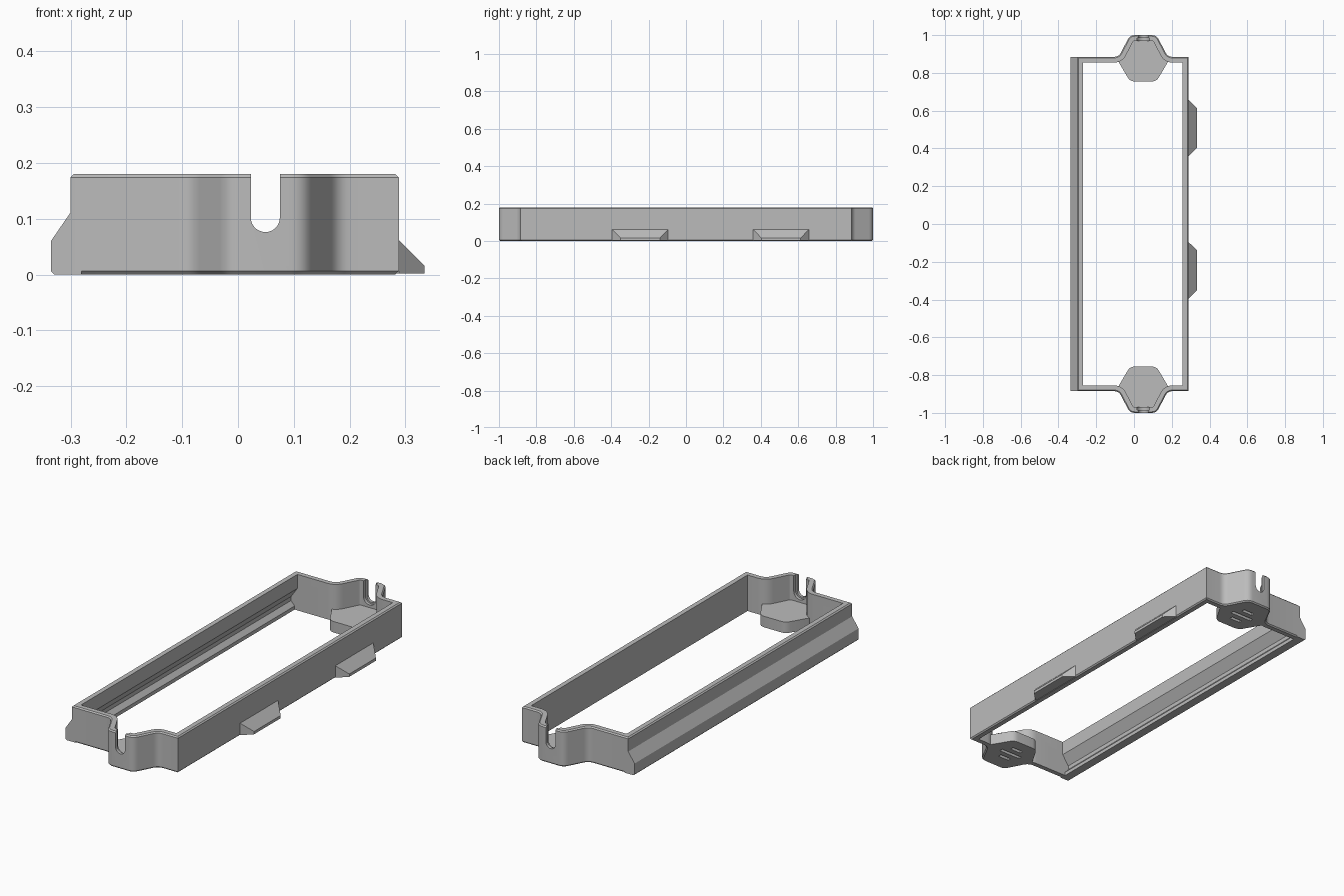
import bpy, bmesh, math
from mathutils import Vector

if "Cube" in bpy.data.objects:
    bpy.data.objects.remove(bpy.data.objects["Cube"], do_unlink=True)

HEIGHT, WALL, CHAMFER = 0.18, 0.03, 0.006
LEFT, RIGHT, END = -0.30, 0.288, 0.885
MID = 0.049  # x of the end bumps and their slots

grey = bpy.data.materials.new("plain grey")
grey.use_nodes = True
grey.diffuse_color = (0.5, 0.5, 0.5, 1)
grey.node_tree.nodes["Principled BSDF"].inputs["Base Color"].default_value = (0.5, 0.5, 0.5, 1)


def make(name, bm):
    bmesh.ops.recalc_face_normals(bm, faces=bm.faces)
    mesh = bpy.data.meshes.new(name)
    bm.to_mesh(mesh)
    bm.free()
    mesh.materials.append(grey)
    ob = bpy.data.objects.new(name, mesh)
    bpy.context.collection.objects.link(ob)
    return ob


def loft(name, rings, closed=False):
    """Join rings of equal length; cap the ends unless closed."""
    bm = bmesh.new()
    rows = [[bm.verts.new(p) for p in ring] for ring in rings]
    n = len(rows[0])
    for k in range(len(rows) if closed else len(rows) - 1):
        a, b = rows[k], rows[(k + 1) % len(rows)]
        for i in range(n):
            j = (i + 1) % n
            bm.faces.new((a[i], a[j], b[j], b[i]))
    if not closed:
        bm.faces.new(rows[0])
        bm.faces.new(rows[-1])
    return make(name, bm)


def along_y(name, profile, y0, y1):
    return loft(name, [[(x, y, z) for x, z in profile] for y in (y0, y1)])


def along_z(name, outline, z0, z1):
    return loft(name, [[(x, y, z) for x, y in outline] for z in (z0, z1)])


def rounded(points, steps=5):
    """Round corners given as (x, y, trim)."""
    out = []
    for i, (x, y, t) in enumerate(points):
        p = Vector((x, y))
        if not t:
            out.append(p)
            continue
        a = p + (Vector(points[i - 1][:2]) - p).normalized() * t
        b = p + (Vector(points[(i + 1) % len(points)][:2]) - p).normalized() * t
        for s in range(steps + 1):
            u = s / steps
            out.append(a * (1 - u) ** 2 + p * 2 * u * (1 - u) + b * u ** 2)
    return out


def inset(loop, d):
    """Move a counter-clockwise outline inward by d."""
    out = []
    for i, p in enumerate(loop):
        e1 = (p - loop[i - 1]).normalized()
        e2 = (loop[(i + 1) % len(loop)] - p).normalized()
        n1, n2 = Vector((-e1.y, e1.x)), Vector((-e2.y, e2.x))
        out.append(p + (n1 + n2) * d / (1 + n1.dot(n2)))
    return out


def cut(ob, cutter):
    mod = ob.modifiers.new("cut", "BOOLEAN")
    mod.operation, mod.solver, mod.object = "DIFFERENCE", "EXACT", cutter
    bpy.context.view_layer.objects.active = ob
    bpy.ops.object.modifier_apply(modifier=mod.name)


# Rectangular frame with a rounded bump at each end
bump = [(MID - 0.13, -END, 0.025), (MID - 0.07, -1, 0.025),
        (MID + 0.07, -1, 0.025), (MID + 0.13, -END, 0.025)]
front_half = [(LEFT, -END, 0)] + bump + [(RIGHT, -END, 0)]
back_half = [(x, -y, t) for x, y, t in reversed(front_half)]
outer = rounded(front_half + back_half)
section = [(CHAMFER, 0), (0, CHAMFER), (0, HEIGHT - CHAMFER),
           (CHAMFER, HEIGHT), (WALL, HEIGHT), (WALL, 0)]
frame = loft("frame", [[(p.x, p.y, z) for p in inset(outer, d)] for d, z in section], closed=True)

# Ledge along the outside of the left wall
ledge = along_y("left_ledge", [(-0.329, 0), (-0.335, 0.006), (-0.335, 0.06), (-0.298, 0.114),
                               (-0.28, 0.114), (-0.28, 0)], -END, END)


# Open-topped round slots, wider on the inside of the wall
def slot(name, r, reach):
    arc = [(MID + r * math.cos(a), 0.102 + r * math.sin(a))
           for a in (math.pi + math.pi * i / 14 for i in range(15))]
    return along_y(name, arc + [(MID + r, 0.3), (MID - r, 0.3)], -reach, reach)


cutters = [slot("slot_cutter", 0.026, 1.1), slot("counterbore_cutter", 0.034, 0.985)]
for c in cutters:
    cut(frame, c)

# Hollow behind the ledge
hollow = along_y("hollow_cutter", [(-0.27, 0.11), (-0.305, 0.06), (-0.305, 0.04), (-0.285, 0.018),
                                   (-0.285, -0.02), (-0.2, -0.02), (-0.2, 0.11)],
                 WALL - END, END - WALL)
cutters.append(hollow)
cut(frame, hollow)
cut(ledge, hollow)

parts = [frame, ledge]

# Floor tab in each bump, with three short grooves underneath
half = [(0.07, 0.755, 0.025), (0.135, 0.865, 0.015), (0.06, 0.985, 0)]
for side, label in ((-1, "front"), (1, "back")):
    pts = [(MID + x, side * y, t) for x, y, t in half]
    pts += [(MID - x, side * y, t) for x, y, t in reversed(half)]
    tab = along_z(label + "_floor_tab", rounded(pts), 0, 0.055)
    for k in (-1, 0, 1):
        w = 0.06 if k == 0 else 0.03
        y = side * 0.865 + k * 0.045
        groove = along_z("groove_cutter", [(MID - w, y - 0.009), (MID + w, y - 0.009),
                                           (MID + w, y + 0.009), (MID - w, y + 0.009)], -0.02, 0.02)
        cut(tab, groove)
        cutters.append(groove)
    parts.append(tab)

# Wedge clips on the right wall
for label, y in (("front", -0.245), ("back", 0.508)):
    rings = []
    for x, hw, top in ((RIGHT - 0.01, 0.15, 0.062), (RIGHT, 0.15, 0.062), (0.334, 0.105, 0.016)):
        low = 0.002
        rings.append([(x, y - hw, low), (x, y + hw, low), (x, y + hw, top), (x, y - hw, top)])
    parts.append(loft(label + "_clip", rings))

for c in cutters:
    bpy.data.objects.remove(c, do_unlink=True)

# Smooth the rounded corners, keep the edges sharp
bpy.ops.object.select_all(action="DESELECT")
for ob in parts:
    ob.select_set(True)
bpy.context.view_layer.objects.active = frame
bpy.ops.object.shade_smooth_by_angle(angle=math.radians(28))
